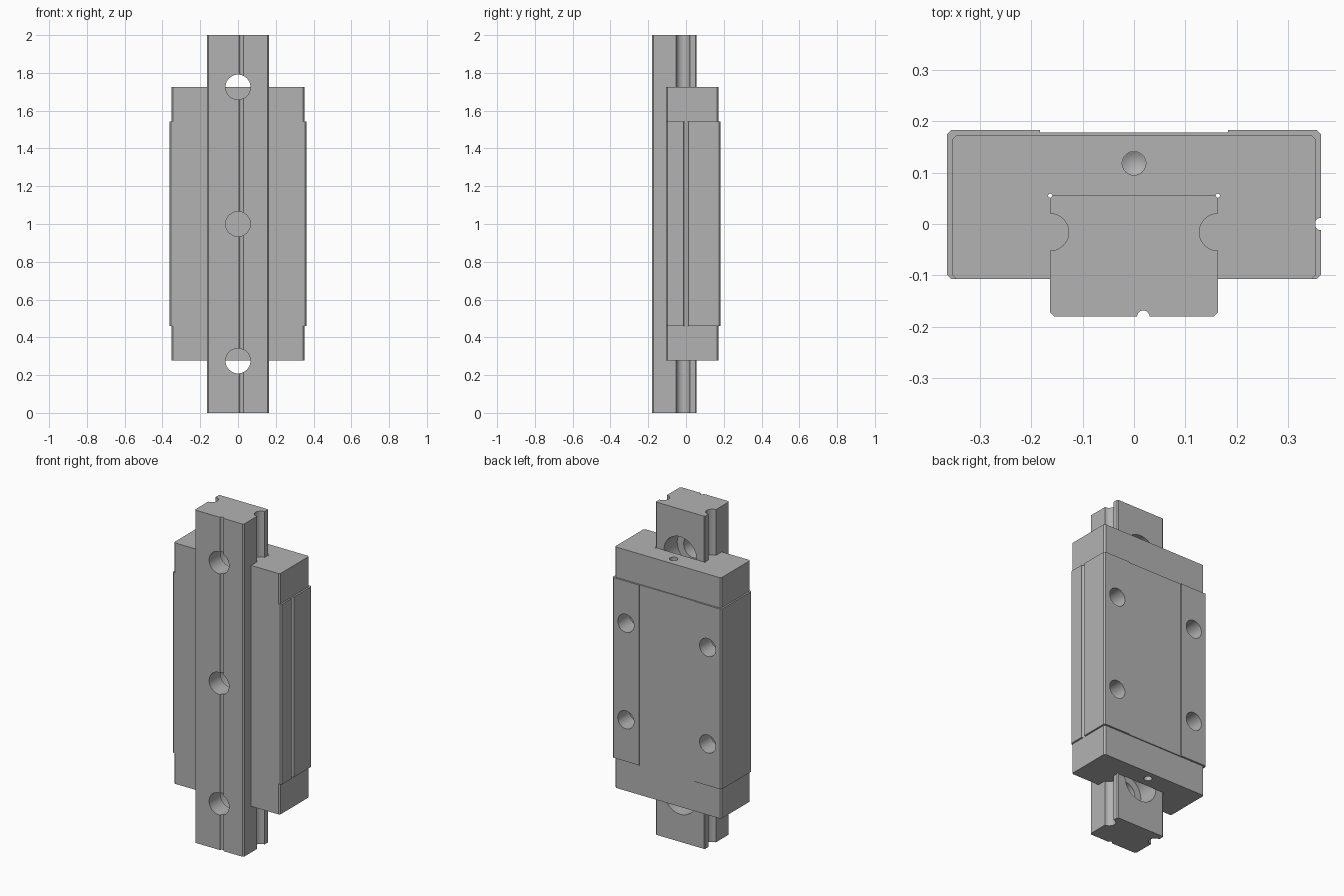
import bpy
import bmesh
from math import radians, sin, cos
from mathutils import Matrix

if "Cube" in bpy.data.objects:
    bpy.data.objects.remove(bpy.data.objects["Cube"], do_unlink=True)

steel = bpy.data.materials.new("steel_grey")
steel.use_nodes = True
GREY = (0.45, 0.45, 0.45, 1)
steel.diffuse_color = GREY
steel.node_tree.nodes["Principled BSDF"].inputs["Base Color"].default_value = GREY

HALF = 0.163            # rail half width
SEAT = 0.055            # rail face that the carriage sits on
RACE_Y, RACE_R = -0.016, 0.036


def arc(cx, cy, r, start, end, steps=20):
    angles = [radians(start + (end - start) * i / steps) for i in range(steps + 1)]
    return [(cx + r * cos(a), cy + r * sin(a)) for a in angles]


def add_object(name, bm):
    bmesh.ops.recalc_face_normals(bm, faces=bm.faces)
    mesh = bpy.data.meshes.new(name)
    bm.to_mesh(mesh)
    bm.free()
    mesh.materials.append(steel)
    obj = bpy.data.objects.new(name, mesh)
    bpy.context.collection.objects.link(obj)
    return obj


def extrude_profile(name, points, z0, z1):
    bm = bmesh.new()
    face = bm.faces.new([bm.verts.new((x, y, z0)) for x, y in points])
    top = bmesh.ops.extrude_face_region(bm, geom=[face])["geom"]
    verts = [v for v in top if isinstance(v, bmesh.types.BMVert)]
    bmesh.ops.translate(bm, vec=(0, 0, z1 - z0), verts=verts)
    return add_object(name, bm)


def cone(bm, matrix, r1, r2, depth):
    bmesh.ops.create_cone(bm, cap_ends=True, segments=40, radius1=r1, radius2=r2,
                          depth=depth, matrix=matrix)


def drill(obj, holes):
    """Cut a list of (axis, centre, radius1, radius2, depth) holes."""
    for axis, centre, r1, r2, depth in holes:
        bm = bmesh.new()
        turn = Matrix.Rotation(radians(-90), 4, "X") if axis == "Y" else Matrix()
        cone(bm, Matrix.Translation(centre) @ turn, r1, r2, depth)
        cutter = add_object("hole_cutter", bm)
        cutter.hide_render = True
        mod = obj.modifiers.new("hole", "BOOLEAN")
        mod.operation, mod.solver, mod.object = "DIFFERENCE", "EXACT", cutter
        bpy.context.view_layer.objects.active = obj
        bpy.ops.object.modifier_apply(modifier=mod.name)
        bpy.data.objects.remove(cutter, do_unlink=True)


def finish(obj):
    bpy.ops.object.select_all(action="DESELECT")
    obj.select_set(True)
    bpy.context.view_layer.objects.active = obj
    bpy.ops.object.shade_smooth_by_angle(angle=radians(30))


# Rail: chamfered bar with two ball races and a reference groove in its base
rail_profile = (
    [(-HALF, -0.172), (-0.155, -0.18)]
    + arc(0.018, -0.18, 0.012, 180, 0)
    + [(0.155, -0.18), (HALF, -0.172)]
    + arc(HALF, RACE_Y, RACE_R, 270, 90)
    + [(HALF, 0.05), (0.158, SEAT), (-0.158, SEAT), (-HALF, 0.05)]
    + arc(-HALF, RACE_Y, RACE_R, 90, -90)
)
rail = extrude_profile("rail", rail_profile, 0, 2)

# Counterbored mounting holes
for z in (0.275, 1.0, 1.725):
    drill(rail, [("Y", (0, -0.1, z), 0.066, 0.066, 0.4),
                 ("Y", (0, 0.028, z), 0.109, 0.109, 0.2)])

# Channel that wraps the rail, with corner reliefs
channel = (
    [(-HALF, -0.107)]
    + arc(-HALF, RACE_Y, RACE_R, -90, 90)
    + arc(-HALF, SEAT, 0.004, 270, 0)
    + arc(HALF, SEAT, 0.004, 180, -90)
    + arc(HALF, RACE_Y, RACE_R, 90, 270)
    + [(HALF, -0.107)]
)

# Carriage block: raised mounting pads and a groove on the left side
half_back = [(0.355, 0.183), (0.183, 0.183), (0.183, 0.178)]
block_profile = (
    channel
    + [(0.355, -0.107), (0.363, -0.099)]
    + arc(0.363, 0, 0.012, 270, 90)
    + [(0.363, 0.175)] + half_back
    + [(-x, y) for x, y in reversed(half_back)]
    + [(-0.363, 0.175), (-0.363, -0.099), (-0.355, -0.107)]
)
block = extrude_profile("carriage_block", block_profile, 0.46, 1.543)
drill(block, [("Y", (x, 0.183, z), 0.054, 0.054, 0.22)
              for x in (-0.272, 0.272) for z in (0.71, 1.29)])

# End caps, each with a drilled grease port
half_cap = [(0.345, -0.107), (0.353, -0.099), (0.353, 0.164), (0.345, 0.172)]
cap_profile = channel + half_cap + [(-x, y) for x, y in reversed(half_cap)]
for name, z0, z1, outer, way in (("lower_end_cap", 0.277, 0.46, 0.277, 1),
                                 ("upper_end_cap", 1.543, 1.725, 1.725, -1)):
    cap = extrude_profile(name, cap_profile, z0, z1)
    tip = (0.0, 0.023) if way < 0 else (0.023, 0.0)
    drill(cap, [("Z", (0, 0.118, outer), 0.023, 0.023, 0.16),
                ("Z", (0, 0.118, outer + way * 0.0865), *tip, 0.014)])
    finish(cap)

finish(rail)
finish(block)
